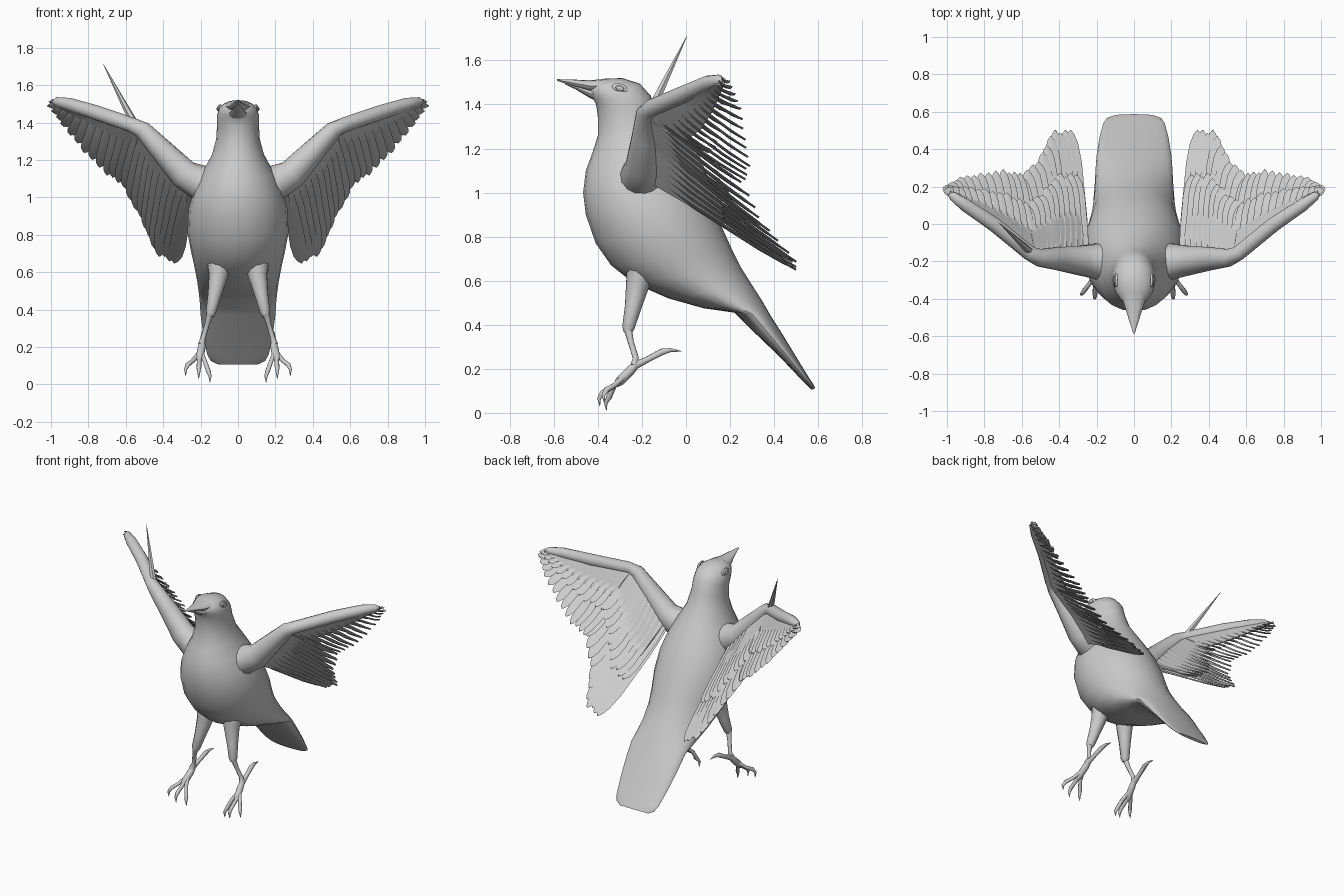
import bpy, bmesh, math
from mathutils import Vector as V

cube = bpy.data.objects.get("Cube")
if cube:
    bpy.data.objects.remove(cube, do_unlink=True)

GREY = (0.6, 0.6, 0.6, 1)
grey = bpy.data.materials.new("plain grey")
grey.use_nodes = True
grey.diffuse_color = GREY
grey.node_tree.nodes["Principled BSDF"].inputs["Base Color"].default_value = GREY


def finish(name, bm, angle=40):
    bmesh.ops.recalc_face_normals(bm, faces=bm.faces)
    mesh = bpy.data.meshes.new(name)
    bm.to_mesh(mesh)
    bm.free()
    mesh.materials.append(grey)
    ob = bpy.data.objects.new(name, mesh)
    bpy.context.collection.objects.link(ob)
    bpy.ops.object.select_all(action='DESELECT')
    ob.select_set(True)
    bpy.context.view_layer.objects.active = ob
    bpy.ops.object.shade_smooth_by_angle(angle=math.radians(angle))
    return ob


def loft(bm, rings):
    """Skin a list of equal point rings and cap both ends."""
    loops = [[bm.verts.new(p) for p in ring] for ring in rings]
    n = len(loops[0])
    for a, b in zip(loops, loops[1:]):
        for i in range(n):
            j = (i + 1) % n
            bm.faces.new((a[i], a[j], b[j], b[i]))
    bm.faces.new(loops[0])
    bm.faces.new(loops[-1])


def oval(c, a, b, n):
    return [c + a * math.cos(math.tau * i / n) + b * math.sin(math.tau * i / n)
            for i in range(n)]


def spine_loft(bm, sections, n):
    """Sections are (lower y, lower z, upper y, upper z, half width)."""
    rings = []
    for y0, z0, y1, z1, w in sections:
        lo, hi = V((0, y0, z0)), V((0, y1, z1))
        rings.append(oval((lo + hi) / 2, (hi - lo) / 2, V((w, 0, 0)), n))
    loft(bm, rings)


def tube(bm, path, s=1, n=10):
    """Path entries are (x, y, z, radius); s mirrors in x."""
    pts = [V((x * s, y, z)) for x, y, z, r in path]
    rings = []
    for i, p in enumerate(pts):
        t = (pts[min(i + 1, len(pts) - 1)] - pts[max(i - 1, 0)]).normalized()
        a = t.cross(V((0.3 * s, 1, 0.2))).normalized()
        r = path[i][3]
        rings.append(oval(p, a * r, t.cross(a) * r, n))
    loft(bm, rings)


def along(pts, t):
    """Point at fraction t of a polyline with evenly spaced parameters."""
    f = t * (len(pts) - 1)
    i = min(int(f), len(pts) - 2)
    return V(pts[i]).lerp(V(pts[i + 1]), f - i)


def feather(bm, root, tip, width, s):
    d = tip - root
    t = d.normalized()
    side = V((1, 0, 0.25))
    side = (side - t * side.dot(t)).normalized()
    up = t.cross(side)
    rings = []
    for f, w in ((0, .5), (.3, .85), (.75, 1), (.9, .8), (.97, .45), (1, .12)):
        c = root + d * f + up * 0.012 * math.sin(math.pi * f)
        rings.append([V((p.x * s, p.y, p.z)) for p in
                      oval(c, side * width * w, up * 0.005, 4)])
    loft(bm, rings)


# Body, head and tail
bm = bmesh.new()
spine_loft(bm, [
    (-.44, 1.455, -.42, 1.505, .035), (-.425, 1.43, -.37, 1.517, .075),
    (-.41, 1.405, -.29, 1.52, .102), (-.405, 1.38, -.21, 1.495, .112),
    (-.40, 1.34, -.16, 1.44, .112), (-.40, 1.26, -.14, 1.37, .116),
    (-.425, 1.18, -.10, 1.27, .14), (-.455, 1.10, -.03, 1.17, .19),
    (-.467, 1.0, .03, 1.08, .235), (-.455, .9, .10, .97, .265),
    (-.41, .77, .16, .85, .27), (-.34, .67, .21, .74, .25),
    (-.24, .59, .25, .66, .232), (-.08, .52, .30, .58, .218),
    (.08, .475, .345, .51, .21), (.22, .455, .385, .44, .205),
    (.30, .375, .43, .37, .20), (.42, .26, .50, .255, .185),
    (.52, .155, .555, .165, .165), (.555, .12, .578, .13, .145),
    (.57, .105, .587, .112, .11)], 24)
finish("body", bm, 50)

# Beak halves
bm = bmesh.new()
spine_loft(bm, [(-.38, 1.455, -.38, 1.515, .07), (-.44, 1.46, -.44, 1.51, .05),
                (-.51, 1.482, -.51, 1.513, .028), (-.585, 1.508, -.585, 1.515, .004)], 12)
finish("upper_beak", bm)
bm = bmesh.new()
spine_loft(bm, [(-.39, 1.405, -.38, 1.47, .06), (-.44, 1.432, -.44, 1.47, .042),
                (-.50, 1.468, -.50, 1.485, .022), (-.55, 1.492, -.55, 1.503, .006)], 12)
finish("lower_beak", bm)

SHOULDER = (.26, -.16, 1.07)
WRIST = (.53, -.17, 1.36)
HAND = (.98, .15, 1.505)
ROOTS = {"inner": [SHOULDER, (.41, -.16, 1.24), WRIST],
         "outer": [WRIST, (.76, .01, 1.44), HAND]}
TIPS = {"inner": [(.34, .50, .65), (.43, .50, .69), (.50, .35, .86), (.60, .26, 1.04)],
        "outer": [(.61, .27, 1.06), (.70, .29, 1.12), (.82, .27, 1.24),
                  (.93, .25, 1.38), (.995, .21, 1.48)]}

for s, word in ((1, "left"), (-1, "right")):
    # Eye with raised lid
    bm = bmesh.new()
    eye = V((.1 * s, -.30, 1.473))
    for r, bulge in ((.036, .006), (.022, .014)):
        rings = [oval(eye + V((s * bulge * k, 0, 0)), V((0, r * q, -r * q * .2)),
                      V((0, 0, r * q * .65)), 12)
                 for k, q in ((-2, 1), (0, 1), (.7, .8), (1, .3))]
        loft(bm, rings)
    finish(word + "_eye", bm)

    # Wing arm
    bm = bmesh.new()
    tube(bm, [(.06, -.21, 1.06, .10), (.2, -.2, 1.075, .098), (.29, -.195, 1.125, .08),
              (.41, -.185, 1.255, .062), (.51, -.18, 1.36, .047), (.56, -.155, 1.385, .04),
              (.75, 0, 1.45, .04), (.9, .1, 1.497, .035), (.97, .15, 1.512, .024),
              (.99, .165, 1.512, .008)], s, 14)
    finish(word + "_wing_arm", bm, 60)

    # Flight feathers, and a shorter covert row above them
    for group, count, width in (("inner", 11, .044), ("outer", 13, .032)):
        bm = bmesh.new()
        for i in range(count):
            t = i / (count - 1)
            root, tip = along(ROOTS[group], t), along(TIPS[group], t)
            wave = 1 + .025 * math.sin(i * 2.4)
            feather(bm, root, root.lerp(tip, min(wave, 1)), width, s)
            lift = V((0, .012, .016))
            feather(bm, root + lift, root.lerp(tip, .62 * wave) + lift, width * .85, s)
        finish(f"{word}_{group}_feathers", bm)

        # Skin between the arm and the feathers
        bm = bmesh.new()
        reach = .5 if group == "inner" else .4
        rings = []
        for i in range(13):
            root, tip = along(ROOTS[group], i / 12), along(TIPS[group], i / 12)
            end = root.lerp(tip, reach)
            off = V((0, .012, .012))
            mid = root.lerp(end, .5)
            ring = [root + off * 1.5, mid + off * 1.5, end + off * .3,
                    end - off * .3, mid - off, root - off * 1.5]
            rings.append([V((p.x * s, p.y, p.z)) for p in ring])
        loft(bm, rings)
        finish(f"{word}_{group}_wing_skin", bm)

    # Thigh and shank
    bm = bmesh.new()
    tube(bm, [(.10, -.20, .66, .07), (.105, -.22, .58, .053), (.125, -.24, .48, .038),
              (.145, -.262, .385, .028), (.148, -.265, .365, .018)], s)
    tube(bm, [(.147, -.265, .385, .02), (.165, -.25, .32, .014),
              (.185, -.228, .25, .014), (.195, -.235, .215, .02)], s, 8)
    finish(word + "_leg", bm, 60)

    # Foot with three front toes and a hind toe, each ending in a claw
    bm = bmesh.new()
    tube(bm, [(.19, -.21, .235, .014), (.195, -.25, .195, .022),
              (.205, -.30, .145, .022), (.21, -.32, .125, .012)], s, 8)
    for x, y, z in ((.15, -.365, .01), (.21, -.395, .03), (.28, -.375, .045)):
        tube(bm, [(.2, -.27, .175, .014), (.205 + (x - .205) * .5, -.325, .125, .012),
                  (.205 + (x - .205) * .85, y + .015, z + .06, .013),
                  (x, y, z + .035, .009), (x, y + .004, z, .001)], s, 8)
    tube(bm, [(.195, -.24, .21, .018), (.188, -.17, .245, .014), (.18, -.11, .277, .016),
              (.177, -.07, .285, .010), (.175, -.02, .28, .001)], s, 8)
    finish(word + "_foot", bm, 60)

# Single stray quill standing up from the right wing
bm = bmesh.new()
tube(bm, [(.545, -.155, 1.38, .022), (.60, -.108, 1.48, .017), (.72, .005, 1.712, .001)], -1, 6)
finish("raised_quill", bm)
